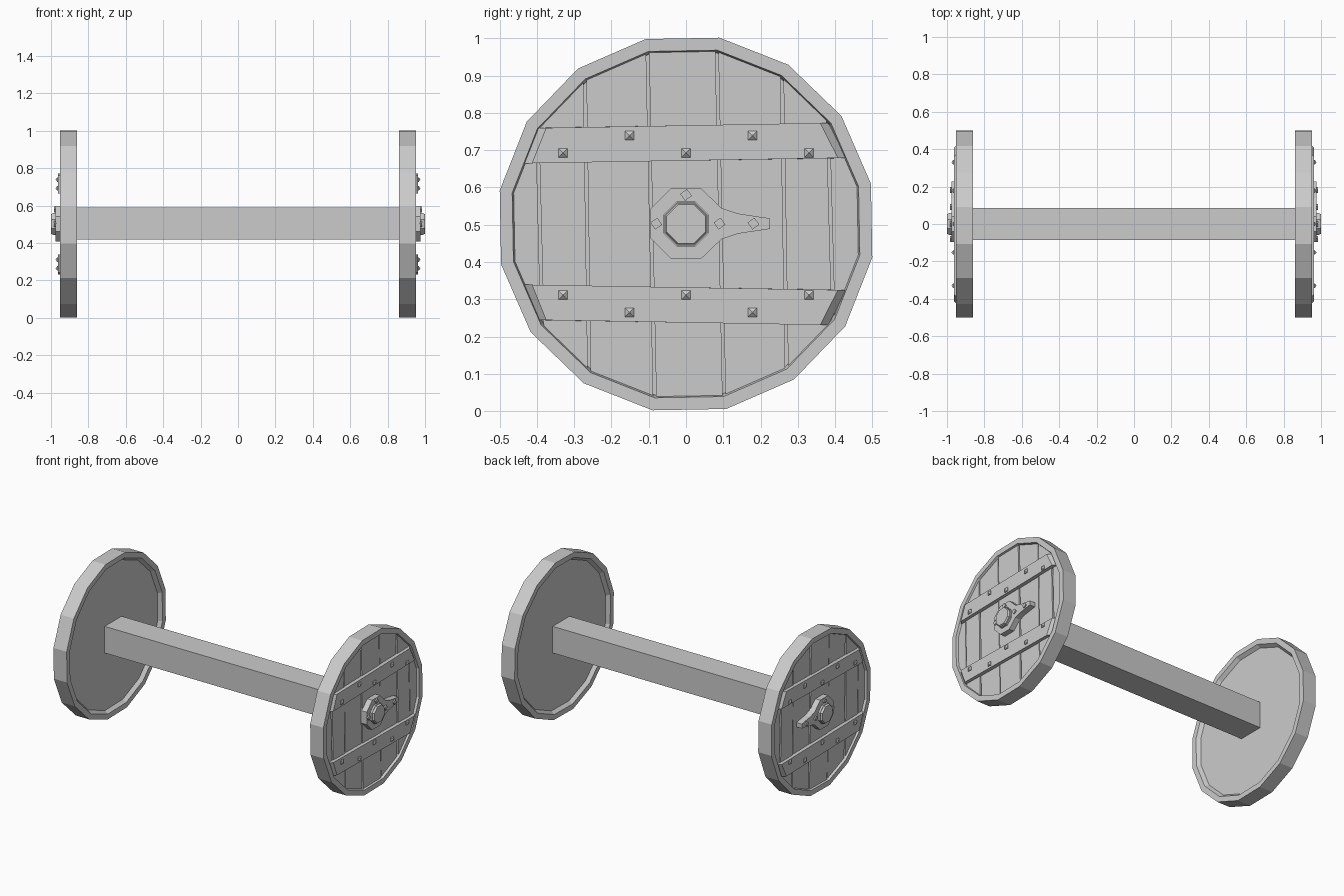
import bpy, bmesh, math
from mathutils import Vector

cube = bpy.data.objects.get("Cube")
if cube:
    bpy.data.objects.remove(cube, do_unlink=True)

grey = bpy.data.materials.new("plain_grey")
grey.use_nodes = True
tone = (0.6, 0.6, 0.6, 1)
grey.diffuse_color = tone
grey.node_tree.nodes["Principled BSDF"].inputs["Base Color"].default_value = tone

CENTRE = 0.502
SIDES = {"left": 1, "right": -1}


def finish(name, bm):
    bmesh.ops.recalc_face_normals(bm, faces=bm.faces)
    mesh = bpy.data.meshes.new(name)
    bm.to_mesh(mesh)
    bm.free()
    mesh.materials.append(grey)
    obj = bpy.data.objects.new(name, mesh)
    bpy.context.collection.objects.link(obj)
    return obj


def ngon(radius, sides, phase, z=CENTRE):
    """Regular polygon as (y, z) points."""
    angles = [math.radians(phase + 360 * i / sides) for i in range(sides)]
    return [(radius * math.cos(a), z + radius * math.sin(a)) for a in angles]


def loft(bm, sections, closed=False):
    """Join (x, outline) sections; cap the ends, or close into a ring."""
    loops = [[bm.verts.new((x, y, z)) for y, z in pts] for x, pts in sections]
    pairs = list(zip(loops, loops[1:]))
    if closed:
        pairs.append((loops[-1], loops[0]))
    else:
        bm.faces.new(loops[0])
        bm.faces.new(loops[-1])
    for a, b in pairs:
        n = len(a)
        for i in range(n):
            j = (i + 1) % n
            bm.faces.new((a[i], a[j], b[j], b[i]))


def part(name, sections, closed=False):
    bm = bmesh.new()
    loft(bm, sections, closed)
    return finish(name, bm)


def cut(bm, point, normal):
    """Remove the half of the solid on the normal's side and fill the cut."""
    geom = bm.verts[:] + bm.edges[:] + bm.faces[:]
    res = bmesh.ops.bisect_plane(bm, geom=geom, plane_co=point,
                                 plane_no=normal, clear_outer=True)
    edges = [e for e in res["geom_cut"] if isinstance(e, bmesh.types.BMEdge)]
    bmesh.ops.contextual_create(bm, geom=edges)


# Square axle
part("axle", [(x, ngon(0.12, 4, 45, 0.505)) for x in (-0.9, 0.9)])

# Plank seams: (y at top of wheel, y at bottom of wheel)
SEAMS = [(-0.405, -0.38), (-0.273, -0.258), (-0.104, -0.083),
         (0.082, 0.103), (0.256, 0.272), (0.375, 0.402)]
GAP = 0.004

for side, s in SIDES.items():
    outer = ngon(0.508, 16, 12.3)
    inner = ngon(0.474, 16, 12.3)

    # Rim, bevelled toward the inner panel
    part(side + "_rim", [(s * 0.86, outer), (s * 0.953, outer),
                         (s * 0.953, inner), (s * 0.885, ngon(0.455, 16, 12.3)),
                         (s * 0.86, inner)], closed=True)
    part(side + "_backing_disc", [(s * 0.882, ngon(0.47, 16, 12.3)),
                                  (s * 0.925, ngon(0.47, 16, 12.3))])

    # Planks cut from the wheel disc along the seams
    bm = bmesh.new()
    for i in range(len(SEAMS) + 1):
        piece = bmesh.new()
        depth = 0.938 + 0.003 * (i % 2)
        loft(piece, [(s * 0.9, inner), (s * depth, inner)])
        for k, sign in ((i - 1, -1), (i, 1)):
            if 0 <= k < len(SEAMS):
                top, low = SEAMS[k]
                normal = Vector((0, 1, low - top)) * sign
                cut(piece, Vector((0, low - sign * GAP, 0)), normal)
        temp = bpy.data.meshes.new("plank_piece")
        piece.to_mesh(temp)
        piece.free()
        bm.from_mesh(temp)
        bpy.data.meshes.remove(temp)
    finish(side + "_planks", bm)

    # Cross bars with sloped ends
    for level, m in (("upper", 1), ("lower", -1)):
        def bar(inset):
            pts = [(-0.435 + inset, 0.163), (0.43 - inset, 0.177),
                   (0.382 - inset, 0.271), (-0.397 + inset, 0.258)]
            return [(y, CENTRE + m * z) for y, z in pts]
        part(f"{side}_{level}_bar", [(s * 0.93, bar(0)), (s * 0.942, bar(0)),
                                     (s * 0.962, bar(0.022))])

        # Pyramid nail heads
        bm = bmesh.new()
        for y in (-0.33, -0.152, 0, 0.178, 0.33):
            z = CENTRE + m * (0.237 if abs(y) in (0.152, 0.178) else 0.191)
            loft(bm, [(s * 0.955, ngon(0.017, 4, 45, z)),
                      (s * 0.966, ngon(0.017, 4, 45, z)),
                      (s * 0.975, ngon(0.002, 4, 45, z))])
            fresh = bm.verts[-12:]
            bmesh.ops.translate(bm, verts=fresh, vec=(0, y, 0))
        finish(f"{side}_{level}_nails", bm)

    # Hub plate with its tapered arm
    half = [(-0.095, 0.04), (-0.04, 0.095), (0.04, 0.095), (0.095, 0.042),
            (0.14, 0.027), (0.226, 0.014)]
    plate = [(y, 0.503 + z) for y, z in half]
    plate += [(y, 0.503 - z) for y, z in reversed(half)]
    part(side + "_hub_plate", [(s * 0.93, plate), (s * 0.976, plate)])

    # Diamond bolts on the plate
    bm = bmesh.new()
    for y, z in ((-0.08, 0.503), (0, 0.58), (0.09, 0.503), (0.181, 0.503)):
        for_bolt = [(y + p, q) for p, q in ngon(0.016, 4, 80, z)]
        loft(bm, [(s * 0.97, for_bolt), (s * 0.984, for_bolt)])
    finish(side + "_hub_bolts", bm)

    # Octagonal axle cap inside a thin collar
    part(side + "_hub_collar", [(s * 0.965, ngon(0.065, 8, 22.5)),
                                (s * 0.988, ngon(0.065, 8, 22.5)),
                                (s * 0.988, ngon(0.061, 8, 22.5)),
                                (s * 0.965, ngon(0.061, 8, 22.5))], closed=True)
    part(side + "_axle_cap", [(s * 0.93, ngon(0.06, 8, 22.5)),
                              (s * 0.992, ngon(0.06, 8, 22.5)),
                              (s * 1.0, ngon(0.056, 8, 22.5))])
